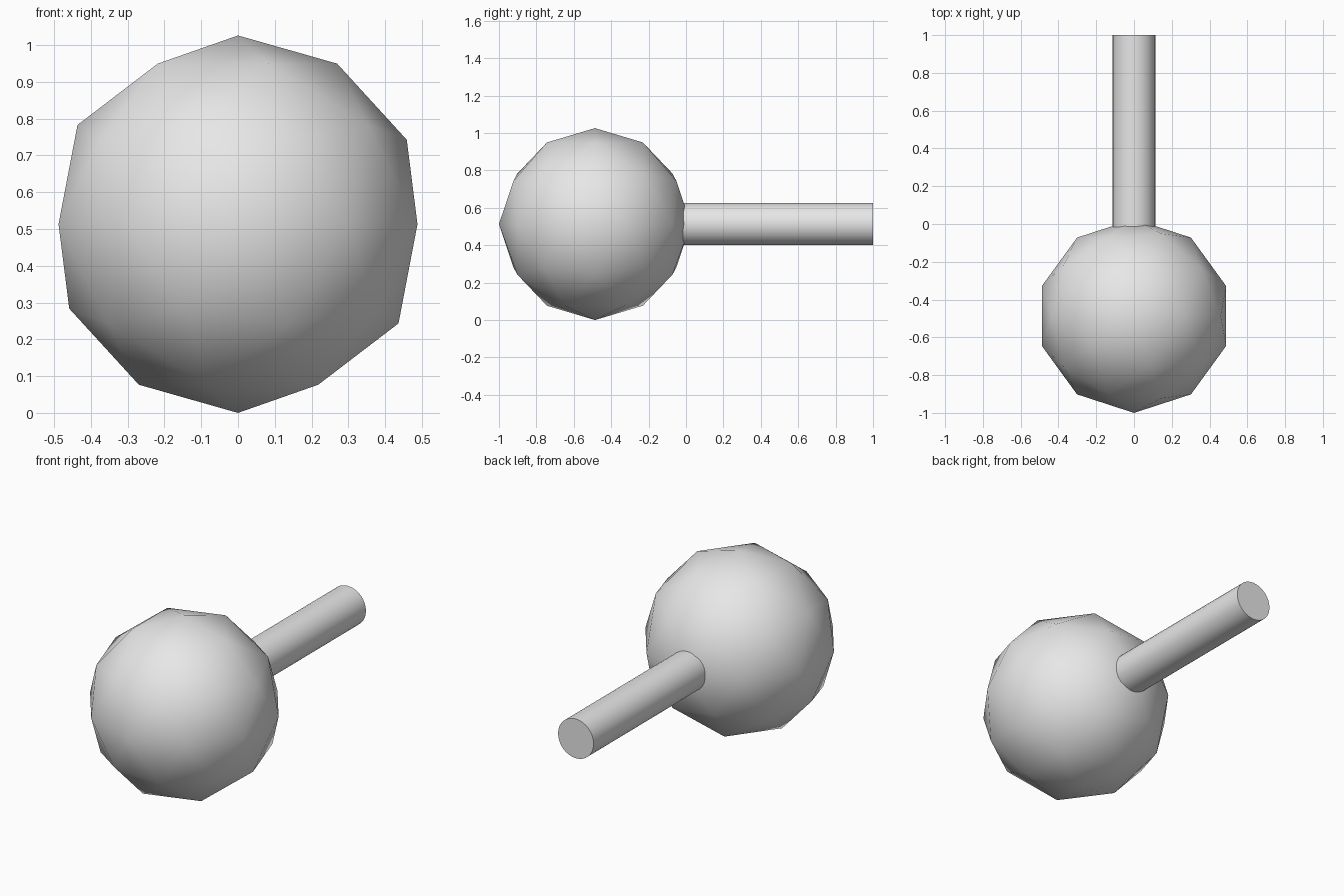
import bpy
import math

BALL_RADIUS = 0.513
ROD_RADIUS = 0.113
ROD_START, ROD_END = -0.1, 1.0

default_cube = bpy.data.objects.get("Cube")
if default_cube:
    bpy.data.objects.remove(default_cube, do_unlink=True)


def make_material(name, colour):
    material = bpy.data.materials.new(name)
    material.use_nodes = True
    material.diffuse_color = colour
    material.node_tree.nodes["Principled BSDF"].inputs["Base Color"].default_value = colour
    return material


def finish(name, material):
    part = bpy.context.object
    part.name = name
    part.data.materials.append(material)
    bpy.ops.object.shade_smooth_by_angle(angle=math.radians(30))
    return part


grey = make_material("light grey", (0.8, 0.8, 0.8, 1))

# Faceted ball at the front, smooth shaded
bpy.ops.mesh.primitive_ico_sphere_add(
    subdivisions=2, radius=BALL_RADIUS,
    location=(0, BALL_RADIUS - 1, BALL_RADIUS))
finish("ball", grey)

# Round rod running backwards from inside the ball
bpy.ops.mesh.primitive_cylinder_add(
    vertices=32, radius=ROD_RADIUS, depth=ROD_END - ROD_START,
    location=(0, (ROD_START + ROD_END) / 2, BALL_RADIUS),
    rotation=(math.pi / 2, 0, 0))
finish("rod", grey)
